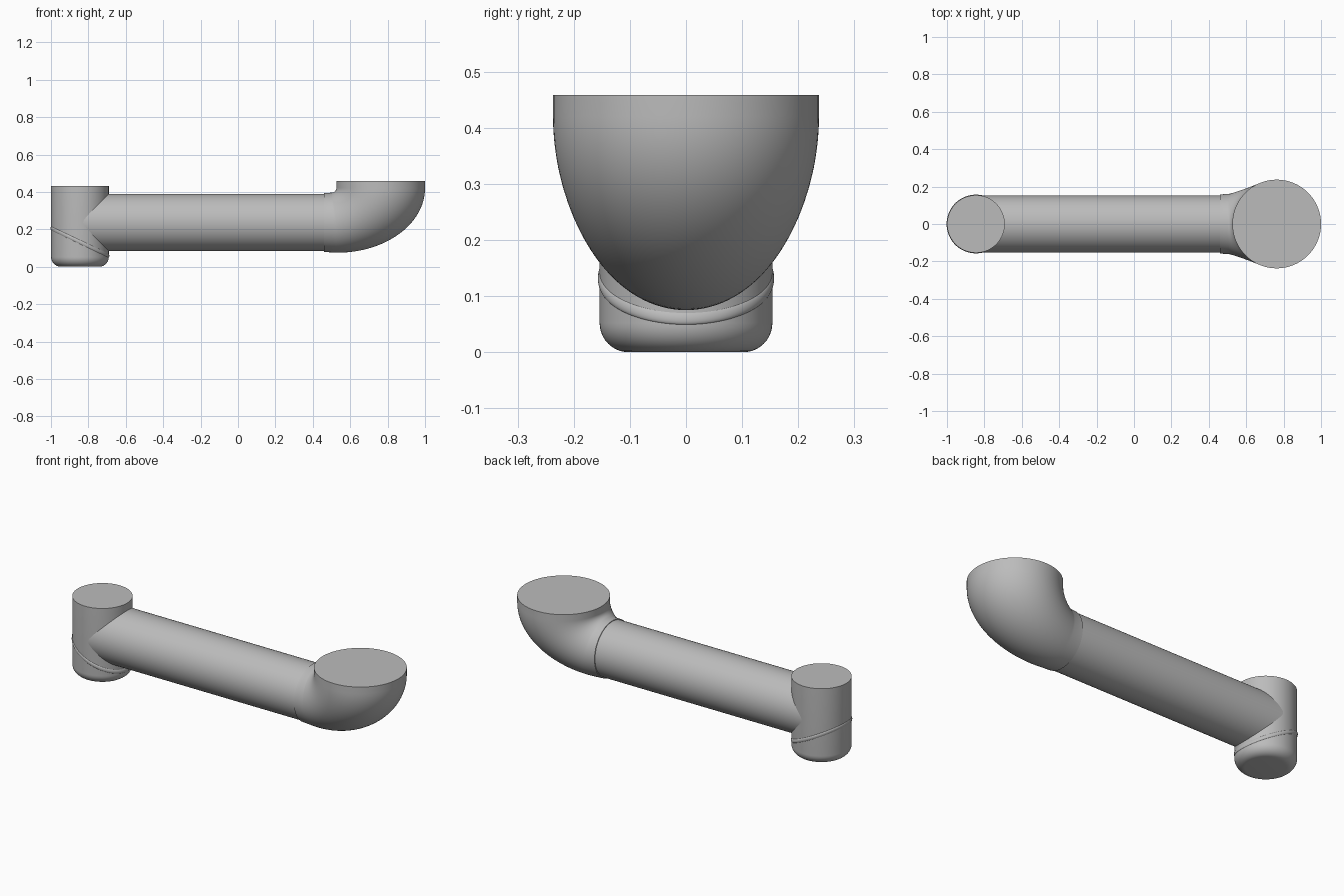
import bpy
import bmesh
from math import sin, cos, pi, radians
from mathutils import Vector

SEGMENTS = 96

cube = bpy.data.objects.get("Cube")
if cube:
    bpy.data.objects.remove(cube, do_unlink=True)

# Single grey finish
grey = bpy.data.materials.new("light_grey")
grey.use_nodes = True
grey.diffuse_color = (0.5, 0.5, 0.5, 1)
bsdf = next(n for n in grey.node_tree.nodes if n.type == 'BSDF_PRINCIPLED')
bsdf.inputs["Base Color"].default_value = (0.5, 0.5, 0.5, 1)


def ellipse(centre, axis_a, axis_b):
    """Ring of points around centre."""
    turns = [2 * pi * i / SEGMENTS for i in range(SEGMENTS)]
    return [centre + axis_a * cos(t) + axis_b * sin(t) for t in turns]


def loft(name, rings):
    """Skin a list of rings, capped at both ends."""
    bm = bmesh.new()
    loops = [[bm.verts.new(p) for p in ring] for ring in rings]
    for low, high in zip(loops, loops[1:]):
        for i in range(SEGMENTS):
            j = (i + 1) % SEGMENTS
            bm.faces.new((low[i], low[j], high[j], high[i]))
    bm.faces.new(loops[0])
    bm.faces.new(loops[-1])
    bmesh.ops.recalc_face_normals(bm, faces=bm.faces)
    mesh = bpy.data.meshes.new(name)
    bm.to_mesh(mesh)
    bm.free()
    mesh.materials.append(grey)
    obj = bpy.data.objects.new(name, mesh)
    bpy.context.collection.objects.link(obj)
    bpy.ops.object.select_all(action='DESELECT')
    obj.select_set(True)
    bpy.context.view_layer.objects.active = obj
    bpy.ops.object.shade_smooth_by_angle(angle=radians(35))
    return obj


def upright(name, x, profile, slope=0):
    """Turned part on a vertical axis; slope tilts its rings along x."""
    return loft(name, [ellipse(Vector((x, 0, z)), Vector((r, 0, slope * r)),
                               Vector((0, r, 0))) for r, z in profile])


POST_X, POST_R, TUBE_Z, TUBE_R = -0.845, 0.154, 0.237, 0.153
STEPS = 10

# Upright joint housing with a rounded foot
foot = 0.052
profile = [(POST_R - foot + foot * sin(a), foot - foot * cos(a))
           for a in (pi / 2 * i / STEPS for i in range(STEPS + 1))]
upright("joint_housing", POST_X, profile + [(POST_R, 0.432)])

# Slanted seam band around the housing
band = [(POST_R - 0.003 + 0.006 * sin(a), 0.132 - 0.012 * cos(a))
        for a in (pi * i / STEPS for i in range(STEPS + 1))]
upright("seam_band", POST_X, band, slope=-0.47)

# Long horizontal tube
loft("arm_tube", [ellipse(Vector((x, 0, TUBE_Z)), Vector((0, 0, TUBE_R)),
                          Vector((0, TUBE_R, 0))) for x in (POST_X, 0.47)])

# Flared elbow: lofted between an outer and an inner curve
pairs = [(Vector((0.46, 0, 0.079)), Vector((0.46, 0, 0.394)), 0.158)]
count = 32
for i in range(count + 1):
    t = i / count
    a = pi / 2 * t
    outer = Vector((0.53 + 0.47 * sin(a), 0, 0.42 - 0.345 * cos(a)))
    inner = Vector((0.5 + 0.026 * sin(a), 0, 0.422 - 0.026 * cos(a)))
    pairs.append((outer, inner, 0.162 + 0.075 * sin(a)))
pairs.append((Vector((1, 0, 0.458)), Vector((0.526, 0, 0.458)), 0.237))
loft("flared_elbow", [ellipse((o + n) / 2, (o - n) / 2, Vector((0, w, 0)))
                      for o, n, w in pairs])
